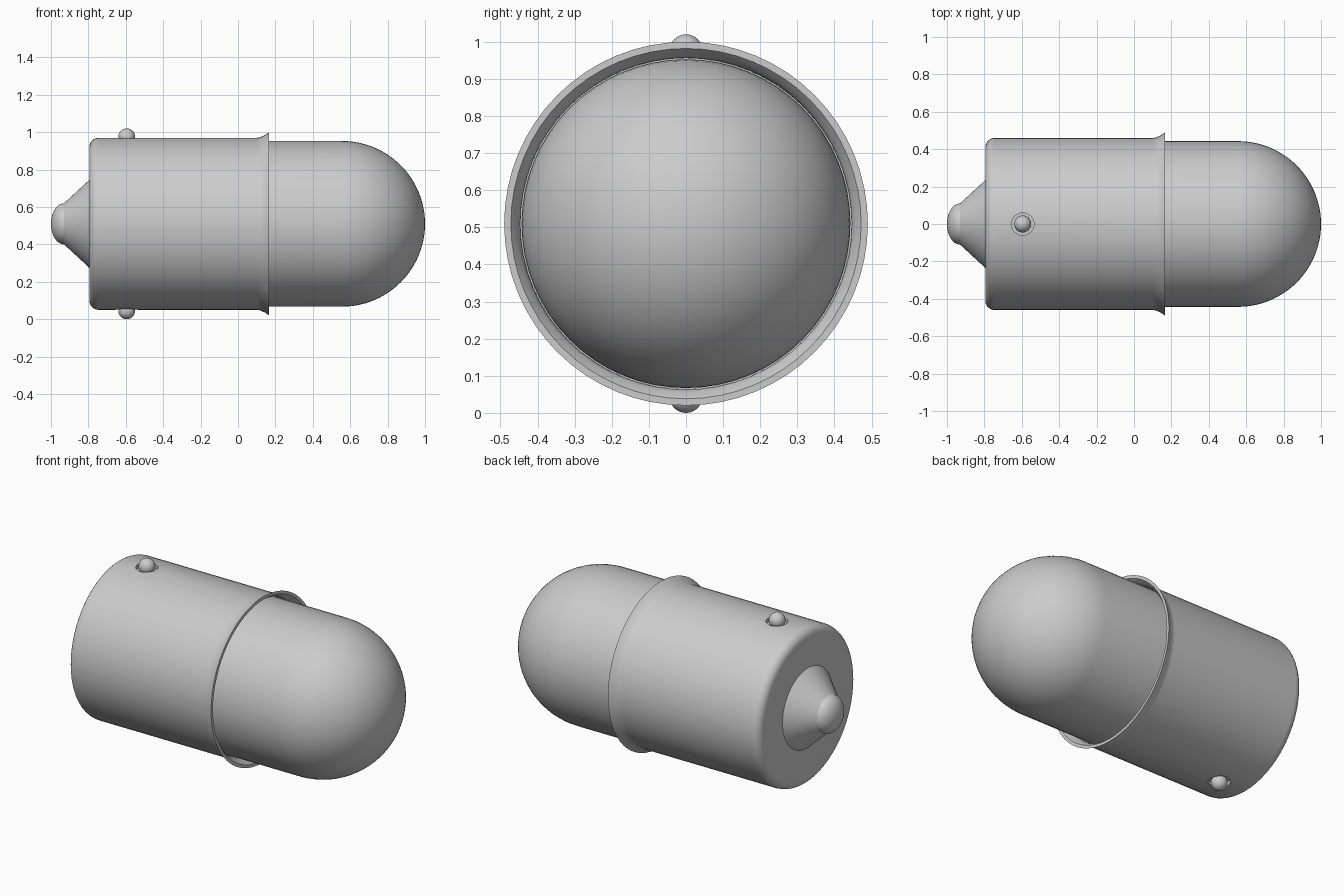
import bpy, bmesh, math
from math import sin, cos, pi, radians

if "Cube" in bpy.data.objects:
    bpy.data.objects.remove(bpy.data.objects["Cube"])

AXIS_Z = 0.51   # height of the long axis
SEG = 64


def lathe(name, profile):
    """Spin (x, radius) points around the long axis; radius 0 makes a pole."""
    bm = bmesh.new()
    rings = []
    for x, r in profile:
        if r < 1e-6:
            rings.append([bm.verts.new((x, 0, AXIS_Z))] * SEG)
        else:
            rings.append([bm.verts.new((x, r * cos(2 * pi * i / SEG),
                                        AXIS_Z + r * sin(2 * pi * i / SEG)))
                          for i in range(SEG)])
    for a, b in zip(rings, rings[1:]):
        for i in range(SEG):
            j = (i + 1) % SEG
            bm.faces.new(list(dict.fromkeys((a[i], a[j], b[j], b[i]))))
    bmesh.ops.recalc_face_normals(bm, faces=bm.faces)
    mesh = bpy.data.meshes.new(name)
    bm.to_mesh(mesh)
    bm.free()
    ob = bpy.data.objects.new(name, mesh)
    bpy.context.collection.objects.link(ob)
    return ob


def smooth(ob, angle=35):
    bpy.ops.object.select_all(action='DESELECT')
    bpy.context.view_layer.objects.active = ob
    ob.select_set(True)
    bpy.ops.object.shade_smooth_by_angle(angle=radians(angle))


def arc(cx, cr, rx, rr, a0, a1, n):
    """Elliptical arc of (x, radius) points, angles in degrees."""
    return [(cx + rx * cos(radians(a0 + (a1 - a0) * i / n)),
             max(0, cr + rr * sin(radians(a0 + (a1 - a0) * i / n))))
            for i in range(n + 1)]


# metal cap: rounded rear edge, flared lip, shallow socket for the glass
cap = lathe("metal_cap", [(-0.795, 0)]
            + arc(-0.745, 0.41, 0.05, 0.05, 180, 90, 6)
            + [(0.10, 0.46), (0.115, 0.462), (0.13, 0.468), (0.145, 0.475),
               (0.167, 0.49), (0.167, 0.472), (0.145, 0.455), (0.125, 0.447),
               (0.05, 0.446), (0.05, 0)])

# bayonet pins, each sitting in a round dimple cut into the cap
for side, label in ((1, "top"), (-1, "bottom")):
    bpy.ops.mesh.primitive_cylinder_add(
        vertices=32, radius=0.06, depth=0.1,
        location=(-0.595, 0, AXIS_Z + side * 0.485))
    cutter = bpy.context.object
    cutter.name = label + "_dimple_cutter"
    cutter.hide_render = True
    cutter.hide_set(True)
    cut = cap.modifiers.new(label + "_dimple", 'BOOLEAN')
    cut.operation = 'DIFFERENCE'
    cut.solver = 'EXACT'
    cut.object = cutter
    bpy.ops.mesh.primitive_uv_sphere_add(
        segments=32, ring_count=16, radius=0.045,
        location=(-0.595, 0, AXIS_Z + side * 0.465))
    pin = bpy.context.object
    pin.name = label + "_pin"
    smooth(pin)

# bake the dimples, then remove the cutters
bpy.context.view_layer.objects.active = cap
for m in list(cap.modifiers):
    cutter = m.object
    bpy.ops.object.modifier_apply(modifier=m.name)
    bpy.data.objects.remove(cutter)
smooth(cap)

# glass envelope with hemispherical end
glass = lathe("glass_bulb", [(0.06, 0), (0.06, 0.443)]
              + arc(0.555, 0, 0.445, 0.443, 90, 0, 24))
smooth(glass)

# conical insulator behind the cap
insulator = lathe("insulator_cone", [(-0.78, 0), (-0.78, 0.235), (-0.795, 0.235),
                                     (-0.93, 0.11), (-0.93, 0)])
smooth(insulator)

# rounded contact tip
contact = lathe("contact_tip", [(-0.925, 0), (-0.925, 0.111)]
                + arc(-0.93, 0, 0.07, 0.11, 90, 180, 12))
smooth(contact)
